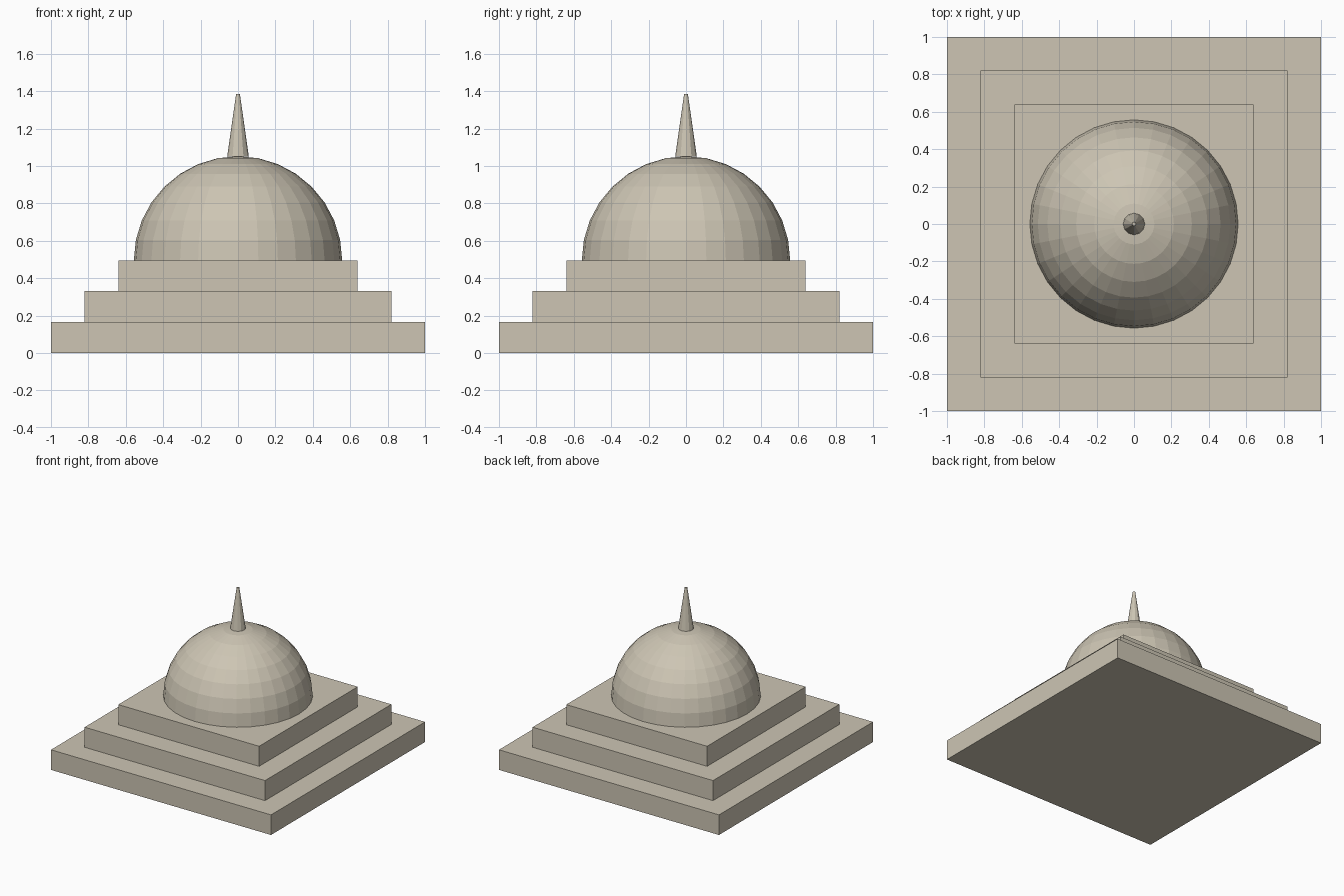
import bpy
import bmesh
from mathutils import Matrix

cube = bpy.data.objects.get("Cube")
if cube:
    bpy.data.objects.remove(cube, do_unlink=True)

# Single stone colour
stone = bpy.data.materials.new("pale_stone")
stone.use_nodes = True
colour = (0.61, 0.56, 0.455, 1)
stone.diffuse_color = colour
stone.node_tree.nodes["Principled BSDF"].inputs["Base Color"].default_value = colour


def add_object(name, bm):
    mesh = bpy.data.meshes.new(name)
    bm.to_mesh(mesh)
    bm.free()
    mesh.materials.append(stone)
    obj = bpy.data.objects.new(name, mesh)
    bpy.context.collection.objects.link(obj)
    return obj


STEP = 0.165
RADIUS = 0.557

# Three square steps, stacked
names = ("lower_step", "middle_step", "upper_step")
for i, (name, half) in enumerate(zip(names, (1.0, 0.82, 0.64))):
    bm = bmesh.new()
    bmesh.ops.create_cube(bm, size=1)
    bmesh.ops.scale(bm, vec=(2 * half, 2 * half, STEP), verts=bm.verts)
    bmesh.ops.translate(bm, vec=(0, 0, STEP * (i + 0.5)), verts=bm.verts)
    add_object(name, bm)

# Faceted dome: upper half of a sphere, closed underneath
base = 3 * STEP
bm = bmesh.new()
bmesh.ops.create_uvsphere(bm, u_segments=32, v_segments=16, radius=RADIUS)
lower = [v for v in bm.verts if v.co.z < -0.01]
bmesh.ops.delete(bm, geom=lower, context='VERTS')
bmesh.ops.holes_fill(bm, edges=[e for e in bm.edges if e.is_boundary], sides=0)
bmesh.ops.recalc_face_normals(bm, faces=bm.faces)
bmesh.ops.translate(bm, vec=(0, 0, base), verts=bm.verts)
add_object("dome", bm)

# Tapered spire on the crown of the dome
bottom, top = base + RADIUS - 0.002, 1.385
bm = bmesh.new()
bmesh.ops.create_cone(bm, cap_ends=True, segments=12, radius1=0.058, radius2=0.01,
                      depth=top - bottom,
                      matrix=Matrix.Translation((0, 0, (top + bottom) / 2)))
add_object("spire", bm)
